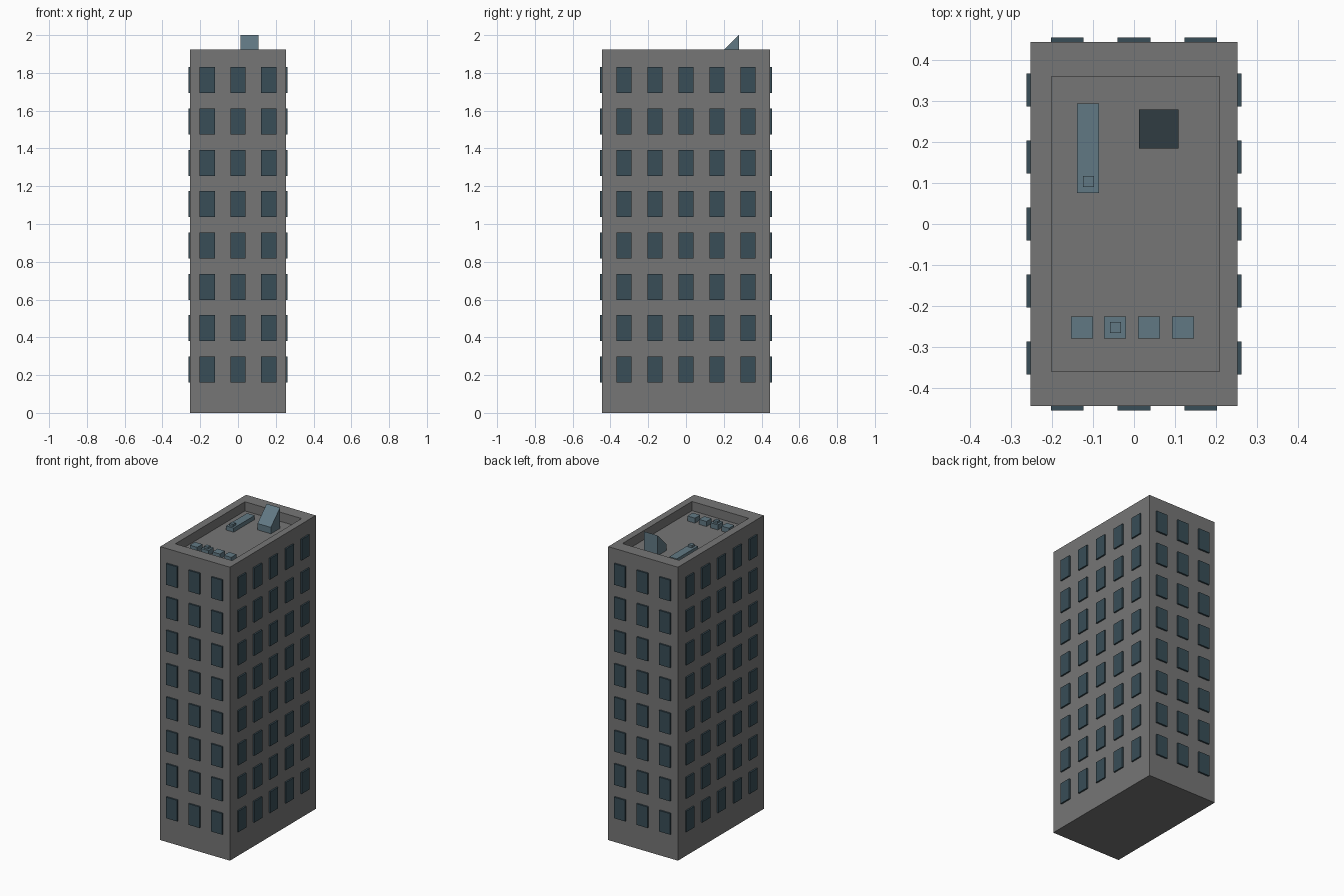
import bpy, bmesh
from mathutils import Matrix, Vector

if "Cube" in bpy.data.objects:
    bpy.data.objects.remove(bpy.data.objects["Cube"])

TOP, FLOOR = 1.925, 1.865
X0, X1, Y = -0.253, 0.253, 0.445


def material(name, rgb):
    m = bpy.data.materials.new(name)
    m.diffuse_color = (*rgb, 1)
    m.use_nodes = True
    m.node_tree.nodes["Principled BSDF"].inputs["Base Color"].default_value = m.diffuse_color
    return m


concrete = material("concrete", (0.18, 0.18, 0.18))
glass = material("window_glass", (0.04, 0.075, 0.095))
metal = material("roof_metal", (0.12, 0.19, 0.23))


def finish(name, bm, mat):
    bmesh.ops.recalc_face_normals(bm, faces=bm.faces)
    me = bpy.data.meshes.new(name)
    bm.to_mesh(me)
    bm.free()
    me.materials.append(mat)
    ob = bpy.data.objects.new(name, me)
    bpy.context.collection.objects.link(ob)
    return ob


def add_box(bm, lo, hi):
    lo, hi = Vector(lo), Vector(hi)
    mat = Matrix.Translation((lo + hi) / 2) @ Matrix.Diagonal((*(hi - lo), 1))
    return bmesh.ops.create_cube(bm, size=1, matrix=mat)["verts"]


def box(name, lo, hi, mat):
    bm = bmesh.new()
    add_box(bm, lo, hi)
    return finish(name, bm, mat)


# Tower block with a sunken roof: stacked rectangular loops
bm = bmesh.new()
loops = []
for x0, x1, y, z in ((X0, X1, Y, 0), (X0, X1, Y, TOP),
                     (-0.202, 0.209, 0.361, TOP), (-0.202, 0.209, 0.361, FLOOR)):
    loops.append([bm.verts.new((px, py, z))
                  for px, py in ((x0, -y), (x1, -y), (x1, y), (x0, y))])
for a, b in zip(loops, loops[1:]):
    for i in range(4):
        j = (i + 1) % 4
        bm.faces.new((a[i], a[j], b[j], b[i]))
bm.faces.new(loops[0][::-1])
bm.faces.new(loops[-1])
finish("tower_body", bm, concrete)

# Windows: eight storeys, three across the ends and five along the sides
W, H, OUT, IN = 0.04, 0.069, 0.011, 0.01
for name in ("front", "back", "left", "right"):
    bm = bmesh.new()
    for row in range(8):
        z = 0.23 + row * 0.2188
        if name in ("front", "back"):
            s = -1 if name == "front" else 1
            ya, yb = sorted((s * (Y - IN), s * (Y + OUT)))
            for c in (-0.163, 0, 0.163):
                add_box(bm, (c - W, ya, z - H), (c + W, yb, z + H))
        else:
            s = -1 if name == "left" else 1
            xa, xb = sorted((s * (X1 - IN), s * (X1 + OUT - 0.001)))
            for i in range(-2, 3):
                c = i * 0.164
                add_box(bm, (xa, c - W, z - H), (xb, c + W, z + H))
    finish(name + "_windows", bm, glass)

# Row of roof vents, the second with a small cap
for i, x in enumerate((-0.127, -0.046, 0.037, 0.12)):
    box(f"roof_vent_{i + 1}", (x - 0.027, -0.28, FLOOR - 0.005),
        (x + 0.027, -0.226, FLOOR + 0.033), metal)
box("vent_cap", (-0.059, -0.267, FLOOR + 0.03), (-0.032, -0.24, FLOOR + 0.047), metal)

# Long duct with a small cap
box("roof_duct", (-0.14, 0.076, FLOOR - 0.005), (-0.085, 0.295, FLOOR + 0.027), metal)
box("duct_cap", (-0.125, 0.09, FLOOR + 0.024), (-0.098, 0.117, FLOOR + 0.043), metal)

# Stair hut: side profile extruded across x, roof sloping down to the front
bm = bmesh.new()
profile = ((0.185, FLOOR - 0.005), (0.28, FLOOR - 0.005), (0.28, 2.0), (0.185, 1.907))
face = bm.faces.new([bm.verts.new((0.012, y, z)) for y, z in profile])
ext = bmesh.ops.extrude_face_region(bm, geom=[face], use_keep_orig=True)["geom"]
bmesh.ops.translate(bm, vec=(0.097, 0, 0),
                    verts=[v for v in ext if isinstance(v, bmesh.types.BMVert)])
finish("stair_hut", bm, metal)
